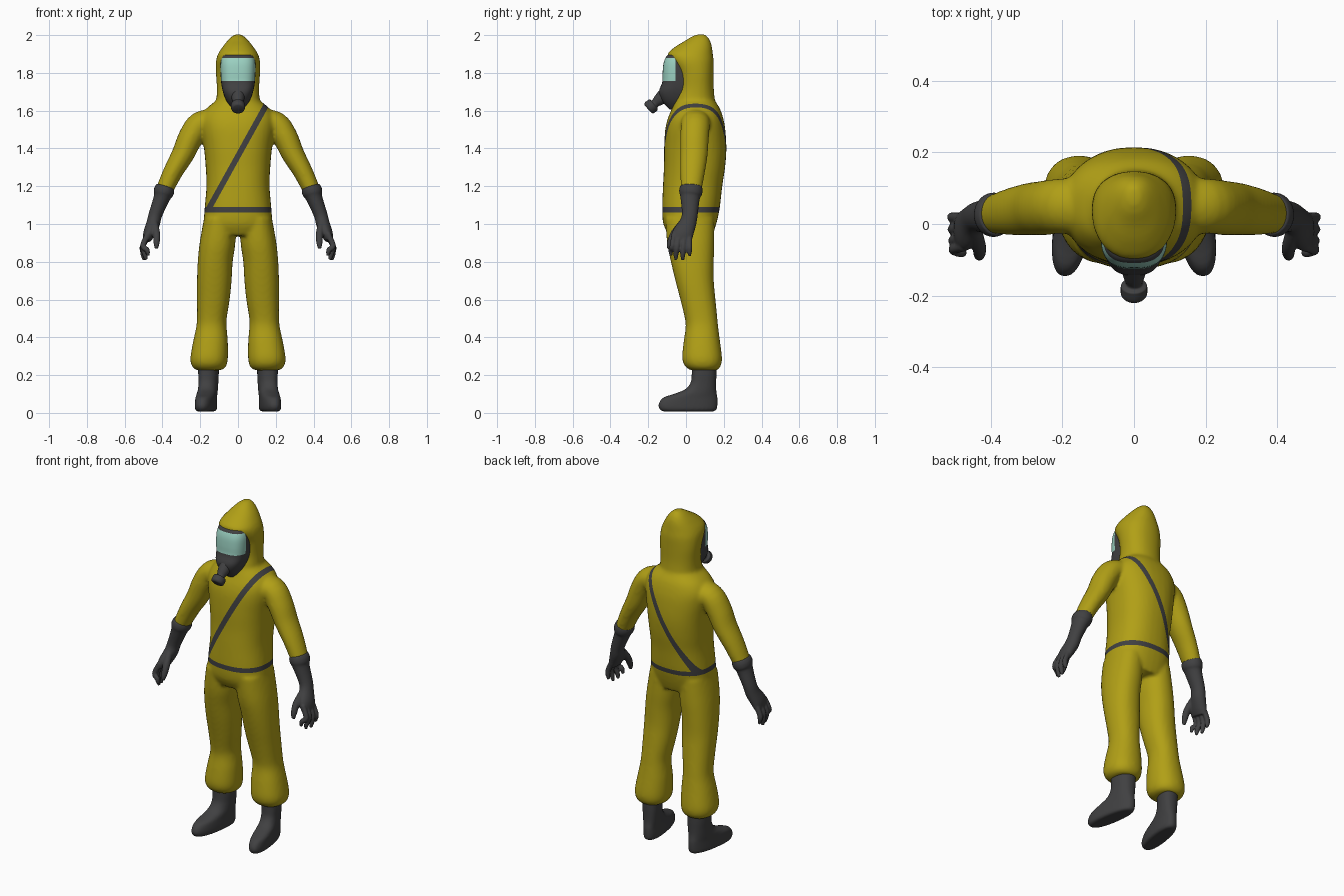
import bpy, bmesh, math
from mathutils import Vector

if "Cube" in bpy.data.objects:
    bpy.data.objects.remove(bpy.data.objects["Cube"])


def material(name, rgb):
    m = bpy.data.materials.new(name)
    m.diffuse_color = (*rgb, 1)
    m.use_nodes = True
    m.node_tree.nodes["Principled BSDF"].inputs["Base Color"].default_value = m.diffuse_color
    return m


YELLOW = material("suit yellow", (0.44, 0.35, 0.008))
DARK = material("dark rubber", (0.052, 0.052, 0.054))
TEAL = material("visor teal", (0.33, 0.64, 0.54))


def spline(secs, k=4):
    """Catmull-Rom refinement of a list of section tuples."""
    pts = [secs[0]] + list(secs) + [secs[-1]]
    out = []
    for i in range(1, len(pts) - 2):
        for j in range(k):
            t = j / k
            out.append([0.5 * (2 * b + (c - a) * t + (2 * a - 5 * b + 4 * c - d) * t * t
                               + (3 * b - a - 3 * c + d) * t ** 3)
                        for a, b, c, d in zip(*pts[i - 1:i + 3])])
    out.append(list(secs[-1]))
    return out


def skin(bm, rings):
    """Join rings of points into a closed tube."""
    vs = [[bm.verts.new(p) for p in r] for r in rings]
    n = len(vs[0])
    for a, b in zip(vs, vs[1:]):
        for i in range(n):
            bm.faces.new((a[i], a[(i + 1) % n], b[(i + 1) % n], b[i]))
    bm.faces.new(vs[0][::-1])
    bm.faces.new(vs[-1])


def spow(v, p):
    return math.copysign(abs(v) ** p, v)


def stack(bm, secs, s=1, p=1.0, shear=0.0, n=36):
    """Level rings from (z, x0, x1, y0, y1), mirrored in x by s."""
    rings = []
    for z, x0, x1, y0, y1 in spline(secs):
        r = []
        for i in range(n):
            a = 2 * math.pi * i / n
            y = (y0 + y1) / 2 + (y1 - y0) / 2 * spow(math.sin(a), p)
            x = (x0 + x1) / 2 + (x1 - x0) / 2 * spow(math.cos(a), p) + shear * (y - 0.09)
            r.append((s * x, y, z))
        rings.append(r)
    skin(bm, rings)


def tube(bm, secs, s=1, n=20, k=4):
    """Rings square to a path, from (x, y, z, in-plane radius, depth radius)."""
    secs = spline(secs, k)
    pts = [Vector(q[:3]) for q in secs]
    rings = []
    for i, q in enumerate(secs):
        t = (pts[min(i + 1, len(pts) - 1)] - pts[max(i - 1, 0)]).normalized()
        u = t.cross(Vector((0, 1, 0))).normalized()
        v = u.cross(t)
        r = []
        for j in range(n):
            a = 2 * math.pi * j / n
            w = pts[i] + u * q[3] * math.cos(a) + v * q[4] * math.sin(a)
            r.append((s * w.x, w.y, w.z))
        rings.append(r)
    skin(bm, rings)


def finish(name, bm, mats, voxel=0, smooth=0):
    """Make the object; optionally fuse its parts and soften them."""
    bmesh.ops.recalc_face_normals(bm, faces=bm.faces)
    me = bpy.data.meshes.new(name)
    bm.to_mesh(me)
    bm.free()
    ob = bpy.data.objects.new(name, me)
    bpy.context.collection.objects.link(ob)
    if voxel:
        r = ob.modifiers.new("fuse", 'REMESH')
        r.mode, r.voxel_size = 'VOXEL', voxel
        sm = ob.modifiers.new("soften", 'SMOOTH')
        sm.factor, sm.iterations = 0.5, smooth
        dg = bpy.context.evaluated_depsgraph_get()
        new = bpy.data.meshes.new_from_object(ob.evaluated_get(dg))
        ob.modifiers.clear()
        ob.data = new
    ob.data.materials.clear()
    for m in mats:
        ob.data.materials.append(m)
    for f in ob.data.polygons:
        f.use_smooth = True
    return ob


def paint(ob, planes, rule):
    """Cut along planes (point, normal), then set material 1 where rule holds."""
    bm = bmesh.new()
    bm.from_mesh(ob.data)
    for co, no in planes:
        bmesh.ops.bisect_plane(bm, geom=bm.verts[:] + bm.edges[:] + bm.faces[:],
                               plane_co=co, plane_no=no, dist=1e-5)
    for f in bm.faces:
        f.material_index = 1 if rule(f.calc_center_median()) else 0
        f.smooth = True
    bm.to_mesh(ob.data)
    bm.free()


# Suit: torso, hood, legs and arms fused into one soft skin
bm = bmesh.new()
torso = [(.94, .16, -.09, .14), (1.0, .18, -.12, .16), (1.08, .177, -.126, .178),
         (1.2, .167, -.122, .192), (1.3, .171, -.117, .207), (1.4, .18, -.116, .214),
         (1.5, .195, -.11, .208), (1.56, .195, -.096, .197), (1.61, .168, -.075, .18),
         (1.65, .12, -.06, .155)]
hood = [(1.58, .13, -.06, .16), (1.66, .115, -.06, .152), (1.72, .112, -.045, .147),
        (1.8, .117, -.052, .147), (1.86, .117, -.086, .147), (1.9, .106, -.098, .142),
        (1.94, .08, -.055, .137), (1.97, .056, -.005, .128), (1.992, .034, .03, .114),
        (2.004, .014, .06, .1)]
stack(bm, [(z, -x, x, a, b) for z, x, a, b in torso], p=.85)
stack(bm, [(z, -x, x, a, b) for z, x, a, b in hood], p=.9)
leg = [(1.03, .01, .18, -.11, .15), (.9, .014, .203, -.1, .15), (.8, .028, .213, -.08, .147),
       (.7, .034, .217, -.056, .147), (.6, .044, .217, -.03, .156), (.5, .06, .217, -.006, .166),
       (.45, .06, .222, -.002, .171), (.38, .054, .237, -.012, .18), (.3, .053, .251, -.02, .19),
       (.26, .058, .249, -.013, .188), (.235, .072, .234, .008, .175), (.225, .1, .21, .03, .16)]
arm = [(.11, .05, 1.55, .06, .08), (.2, .05, 1.53, .066, .077), (.25, .045, 1.46, .066, .076),
       (.291, .042, 1.37, .06, .073), (.342, .035, 1.28, .052, .066),
       (.385, .028, 1.19, .046, .056), (.398, .025, 1.16, .04, .05)]
for s in (1, -1):
    stack(bm, leg, s, p=.9)
    tube(bm, arm, s, n=28)
suit = finish("suit", bm, [YELLOW, DARK], 0.01, 6)

# Belt and shoulder strap cut into the suit surface
n = Vector((1, 0, -.555)).normalized()
c = Vector((-.15, 0, 1.09))
paint(suit, [((0, 0, 1.062), (0, 0, 1)), ((0, 0, 1.09), (0, 0, 1)),
             (c + n * .015, n), (c - n * .015, n)],
      lambda p: 1.062 < p.z < 1.09 or (1.09 < p.z < 1.72 and abs((p - c).dot(n)) < .015))

# Mask with visor
bm = bmesh.new()
face = [(1.605, .03, -.085), (1.65, .06, -.127), (1.7, .08, -.143), (1.75, .089, -.126),
        (1.8, .092, -.124), (1.85, .092, -.119), (1.885, .086, -.106), (1.897, .078, -.092)]
stack(bm, [(z, -x, x, y, .06) for z, x, y in face], p=.72, n=64)
mask = finish("mask", bm, [DARK, TEAL])
paint(mask, [((0, -.055, 0), (0, 1, 0)), ((0, 0, 1.757), (0, 0, 1)), ((0, 0, 1.88), (0, 0, 1))],
      lambda p: p.y < -.055 and 1.757 < p.z < 1.88)

# Breathing filter
bm = bmesh.new()
tube(bm, [(0, -.11, 1.685, .04, .04), (0, -.145, 1.655, .03, .03), (0, -.165, 1.637, .023, .023),
          (0, -.171, 1.632, .035, .035), (0, -.178, 1.627, .037, .037), (0, -.196, 1.614, .036, .036),
          (0, -.202, 1.609, .026, .026)], n=28)
finish("filter", bm, [DARK])

# Gloves and boots
glove = [(.384, .027, 1.2, .048, .058), (.39, .026, 1.18, .054, .062), (.397, .024, 1.16, .052, .06),
         (.405, .022, 1.135, .043, .051), (.437, .02, 1.05, .036, .042), (.45, .008, 1.0, .036, .046),
         (.47, -.016, .95, .032, .056), (.483, -.024, .915, .022, .054)]
fingers = [(-.063, -.08, .832, .475), (-.038, -.053, .81, .487), (-.01, -.017, .808, .496),
           (.018, .019, .83, .5)]
boot = [(.008, .115, .2, -.125, .15), (.02, .107, .209, -.14, .163), (.045, .105, .21, -.146, .167),
        (.08, .107, .209, -.122, .167), (.1, .107, .209, -.065, .163), (.125, .107, .208, -.004, .16),
        (.16, .106, .208, .024, .16), (.2, .104, .21, .03, .161), (.25, .104, .21, .03, .161)]
for s, side in ((1, "left"), (-1, "right")):
    bm = bmesh.new()
    tube(bm, glove, s, n=28)
    for y0, y1, z1, x1 in fingers:
        tube(bm, [(.475, y0, .95, .015, .014), (.503, (y0 + y1) / 2, .885, .0155, .0145),
                  (x1 + .006, y1, z1 + .03, .014, .0135), (x1, y1, z1, .008, .008)], s, 12)
    tube(bm, [(.445, -.015, 1.01, .02, .02), (.432, -.062, .95, .02, .02),
              (.431, -.085, .9, .0165, .0165), (.433, -.093, .87, .009, .009)], s, 12)
    finish(side + "_glove", bm, [DARK], 0.005, 3)
    bm = bmesh.new()
    stack(bm, boot, s, p=.85, shear=-.15)
    finish(side + "_boot", bm, [DARK], 0.007, 4)
